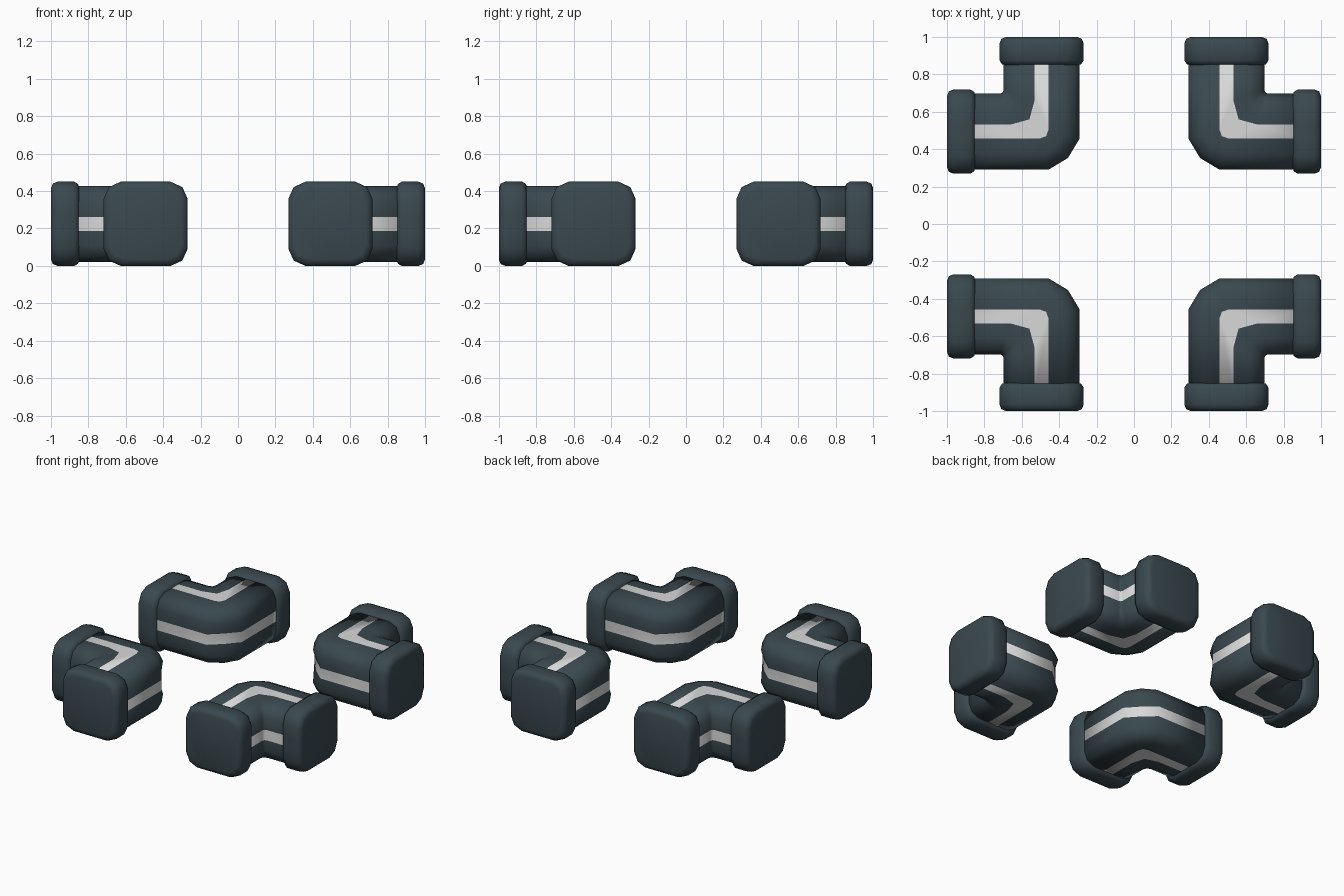
import bpy, bmesh

if "Cube" in bpy.data.objects:
    bpy.data.objects.remove(bpy.data.objects["Cube"])

C, ZC = 0.494, 0.225      # centre line of each leg and its height
H = 0.203                 # pipe half width
S = 0.0375                # stripe half width


def material(name, rgb):
    m = bpy.data.materials.new(name)
    m.diffuse_color = (*rgb, 1)
    m.use_nodes = True
    m.node_tree.nodes["Principled BSDF"].inputs["Base Color"].default_value = m.diffuse_color
    return m


DARK = material("dark slate", (0.042, 0.066, 0.078))
LIGHT = material("light grey", (0.69, 0.69, 0.69))


def rounded_square(h, b):
    """Square outline with two-segment corners and a stripe-wide strip mid-side."""
    side = [(h, -(h - b)), (h, -S), (h, S), (h, h - b), (h - b * 0.31, h - b * 0.31)]
    pts = []
    for k in range(4):
        for x, y in side:
            for _ in range(k):
                x, y = -y, x
            pts.append((x, y))
    return pts


def loft(name, rings, striped, sx, sy):
    """Skin a list of equal rings, capping both ends; mirrored by sx, sy."""
    bm = bmesh.new()
    vr = [[bm.verts.new((x * sx, y * sy, z)) for x, y, z in r] for r in rings]
    n = len(vr[0])
    for a, b in zip(vr, vr[1:]):
        for i in range(n):
            j = (i + 1) % n
            f = bm.faces.new((a[i], a[j], b[j], b[i]))
            f.material_index = 1 if striped and i % 5 == 1 else 0
    bm.faces.new(vr[0])
    bm.faces.new(vr[-1])
    bmesh.ops.recalc_face_normals(bm, faces=bm.faces)
    for f in bm.faces:
        f.smooth = True
    me = bpy.data.meshes.new(name)
    bm.to_mesh(me)
    bm.free()
    me.materials.append(DARK)
    if striped:
        me.materials.append(LIGHT)
    ob = bpy.data.objects.new(name, me)
    bpy.context.collection.objects.link(ob)


# how far each lengthwise line is rounded at the bend: (offset, start, middle)
BEND = [(-H, 0.165, 0.062), (-S, 0.05, 0.013), (S, 0.13, 0.028), (H, 0.02, 0.006)]


def bend(d):
    for (d0, a0, m0), (d1, a1, m1) in zip(BEND, BEND[1:]):
        if d <= d1 + 1e-6:
            t = (d - d0) / (d1 - d0)
            return a0 + (a1 - a0) * t, m0 + (m1 - m0) * t
    return BEND[-1][1:]


def elbow_rings():
    rings = [[] for _ in range(5)]
    for d, z in rounded_square(H, 0.085):
        a, m = bend(d)
        if d < -H + 0.001 and abs(z) < S + 0.001:
            m += 0.016          # stripe dips in on the outer corner
        p, zz = C + d, ZC + z
        path = [(p, 0.9), (p, p + a), (p + m, p + m), (p + a, p), (0.9, p)]
        for r, (x, y) in zip(rings, path):
            r.append((x, y, zz))
    return rings


def collar_rings(along_x):
    rings = []
    for t, inset in [(0.847, 0.035), (0.855, 0.012), (0.875, 0.0),
                     (0.965, 0.0), (0.99, 0.01), (1.0, 0.035)]:
        r = []
        for d, z in rounded_square(0.225 - inset, 0.092 - inset * 0.4):
            p = C + d
            r.append((t, p, ZC + z) if along_x else (p, t, ZC + z))
        rings.append(r)
    return rings


# four elbow pipes, each with a collar on both ends
for sx, a in ((-1, "left"), (1, "right")):
    for sy, b in ((-1, "front"), (1, "back")):
        loft(f"elbow_pipe_{b}_{a}", elbow_rings(), True, sx, sy)
        loft(f"side_collar_{b}_{a}", collar_rings(True), False, sx, sy)
        loft(f"end_collar_{b}_{a}", collar_rings(False), False, sx, sy)
